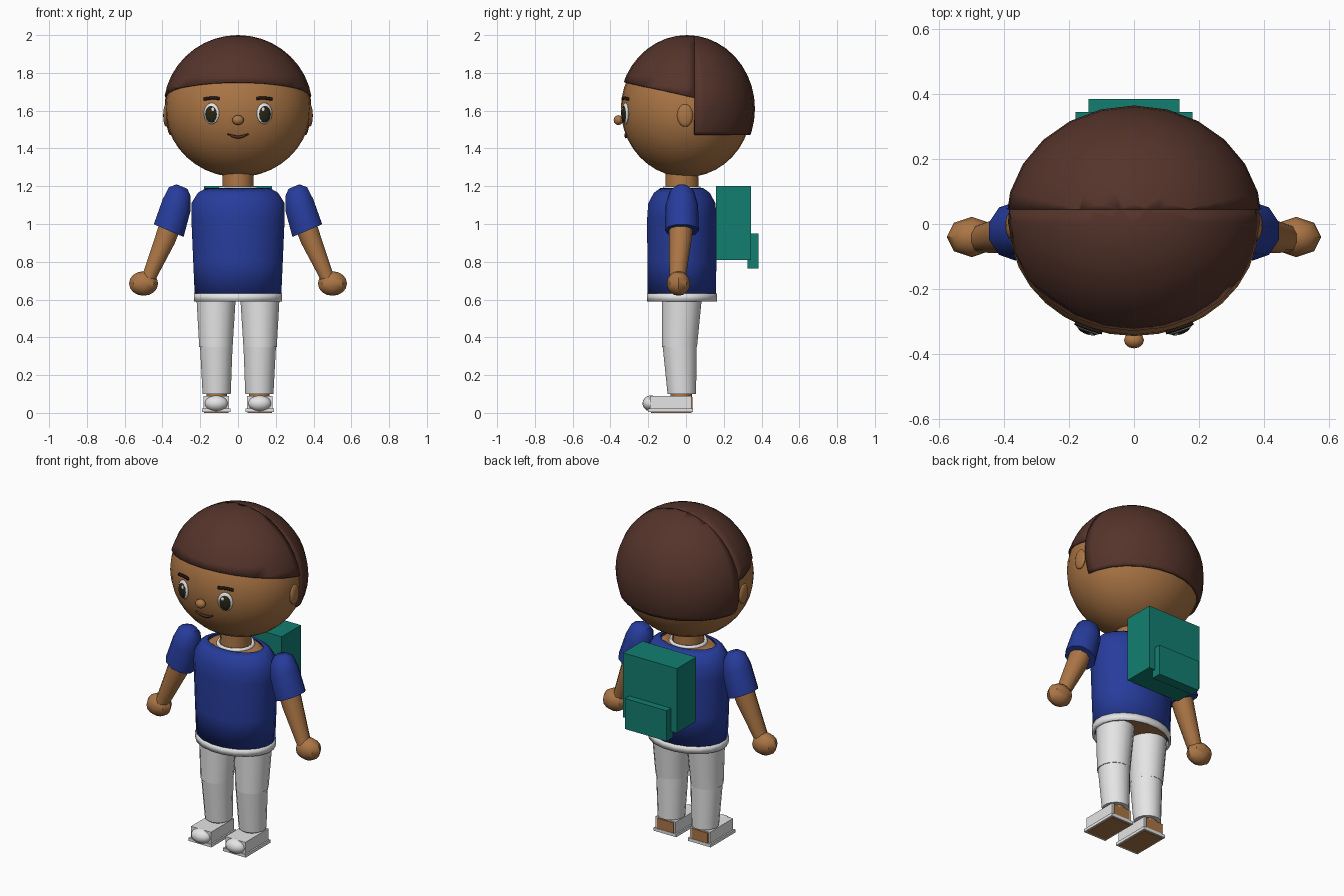
import bpy
import bmesh
from math import cos, sin, pi, radians, sqrt
from mathutils import Matrix, Vector

old = bpy.data.objects.get("Cube")
if old:
    bpy.data.objects.remove(old, do_unlink=True)


def material(name, r, g, b):
    m = bpy.data.materials.new(name)
    m.use_nodes = True
    m.diffuse_color = (r, g, b, 1)
    bsdf = next(n for n in m.node_tree.nodes if n.type == "BSDF_PRINCIPLED")
    bsdf.inputs["Base Color"].default_value = (r, g, b, 1)
    return m


skin = material("warm skin", .41, .18, .06)
hair = material("dark brown hair", .09, .034, .024)
blue = material("blue cloth", .02, .045, .33)
white = material("white cloth", .78, .78, .79)
teal = material("teal canvas", .006, .21, .165)
dark = material("dark eye", .02, .018, .007)
brow = material("eyebrow", .015, .009, .007)
lip = material("lip brown", .12, .035, .02)
parts = []


def add(name, bm, mat):
    bmesh.ops.recalc_face_normals(bm, faces=bm.faces)
    mesh = bpy.data.meshes.new(name)
    bm.to_mesh(mesh)
    bm.free()
    mesh.materials.append(mat)
    ob = bpy.data.objects.new(name, mesh)
    bpy.context.collection.objects.link(ob)
    parts.append(ob)
    return ob


def box(name, lo, hi, mat):
    bm = bmesh.new()
    bmesh.ops.create_cube(bm, size=1)
    for v in bm.verts:
        v.co = [a + (c + .5) * (b - a) for a, b, c in zip(lo, hi, v.co)]
    return add(name, bm, mat)


def sphere(loc, radii, segs=24, rings=16, turn=0):
    bm = bmesh.new()
    bmesh.ops.create_uvsphere(bm, u_segments=segs, v_segments=rings, radius=1)
    m = Matrix.Translation(loc) @ Matrix.Rotation(turn, 4, "Z") @ Matrix.Diagonal((*radii, 1))
    bmesh.ops.transform(bm, matrix=m, verts=bm.verts)
    return bm


def ball(name, loc, radii, mat, *args):
    return add(name, sphere(loc, radii, *args), mat)


def loft(name, rings, mat, segs=16, tilt=0, caps=True):
    """Skin elliptical rings given as (x, y, z, rx, ry)."""
    bm = bmesh.new()
    rot = Matrix.Rotation(tilt, 3, "Y")
    loops = []
    for x, y, z, rx, ry in rings:
        angles = [2 * pi * (i + .5) / segs for i in range(segs)]
        loops.append([bm.verts.new(Vector((x, y, z)) + rot @ Vector((rx * cos(a), ry * sin(a), 0)))
                      for a in angles])
    for a, b in zip(loops, loops[1:]):
        for i in range(segs):
            j = (i + 1) % segs
            bm.faces.new((a[i], a[j], b[j], b[i]))
    if caps:
        bm.faces.new(loops[0])
        bm.faces.new(loops[-1])
    return add(name, bm, mat)


def thicken(ob, amount, offset):
    mod = ob.modifiers.new("thickness", "SOLIDIFY")
    mod.thickness = amount
    mod.offset = offset


# Head
HEAD = (0, 0, 1.61)
RAD = (.385, .345, .362)
ball("head", HEAD, RAD, skin, 32, 20)
ball("nose", (0, -.358, 1.55), (.031, .025, .026), skin, 12, 8)


def head_y(x, z):
    return -RAD[1] * sqrt(1 - (x / RAD[0]) ** 2 - ((z - HEAD[2]) / RAD[2]) ** 2)


def face_plate(name, x0, x1, top, bottom, mat, n=10):
    """Thin strip following the face between two height functions of t."""
    bm = bmesh.new()
    rows = []
    for i in range(n + 1):
        t = i / n
        x = x0 + t * (x1 - x0)
        rows.append([bm.verts.new((x, head_y(x, z) - .005, z)) for z in (top(t), bottom(t))])
    for a, b in zip(rows, rows[1:]):
        bm.faces.new((a[0], a[1], b[1], b[0]))
    thicken(add(name, bm, mat), .009, 0)


face_plate("mouth", -.056, .056,
           lambda t: 1.479 - .012 * sin(pi * t),
           lambda t: 1.475 - .021 * sin(pi * t), lip)

# Hair: fringe in front of the ears, longer bob behind them
HAIR = (0, .005, 1.61)
HAIR_RAD = (.395, .36, .39)
SPLIT = .045


def hair_shell(name, cuts):
    bm = sphere(HAIR, HAIR_RAD, 24, 20)
    for point, normal in cuts:
        bmesh.ops.bisect_plane(bm, geom=bm.verts[:] + bm.edges[:] + bm.faces[:],
                               plane_co=point, plane_no=normal, clear_outer=True)
    thicken(add(name, bm, hair), .014, -1)


hair_shell("hair_front", [((0, SPLIT, 0), (0, 1, 0)),
                          ((0, SPLIT, 1.67), (0, -.085, -.39))])
hair_shell("hair_back", [((0, SPLIT, 0), (0, -1, 0)),
                         ((0, 0, 1.47), (0, 0, -1))])

# Neck, body and shirt
Y = -.022
loft("neck", [(0, Y, 1.15, .085, .09), (0, Y, 1.29, .082, .088)], skin)
loft("body", [(0, Y, .605, .215, .165), (0, Y, 1.08, .225, .165),
              (0, Y, 1.15, .19, .13), (0, Y, 1.182, .15, .105)], skin, 20)
shirt = loft("shirt", [(0, Y, .62, .232, .183), (0, Y, .8, .24, .185),
                       (0, Y, 1.03, .25, .186), (0, Y, 1.11, .25, .18),
                       (0, Y, 1.165, .215, .15), (0, Y, 1.19, .172, .115)],
             blue, 20, caps=False)
thicken(shirt, .01, -1)
hem = loft("shirt_hem", [(0, Y, .59, .237, .188), (0, Y, .632, .237, .188)], white, 20, caps=False)
thicken(hem, .014, -1)
collar = loft("collar", [(0, Y, 1.175, .112, .106), (0, Y, 1.198, .102, .1)], white, 20, caps=False)
thicken(collar, .014, -1)

# Backpack
box("backpack", (-.18, .16, .81), (.18, .345, 1.2), teal)
box("backpack_pocket", (-.14, .325, .765), (.14, .385, .95), teal)

# Paired parts
for s, side in ((1, "left_"), (-1, "right_")):
    # Eye, eyebrow and ear
    turn = s * radians(19)
    out = Vector((s * .33, -.94, 0))
    eye = Vector((s * .14, head_y(.14, 1.585), 1.585))
    ball(side + "eye_white", eye, (.043, .014, .056), white, 20, 12, turn)
    ball(side + "iris", eye + out * .005 + Vector((0, 0, -.003)), (.034, .015, .046), dark, 20, 12, turn)
    ball(side + "eye_glint", eye + out * .018 + Vector((-s * .012, 0, .02)),
         (.01, .005, .012), white, 10, 8, turn)
    face_plate(side + "eyebrow", s * .098, s * .182,
               lambda t: 1.672 + .004 * sin(pi * t) - .004 * t,
               lambda t: 1.657 + .004 * sin(pi * t) - .004 * t, brow)
    ball(side + "ear", (s * .38, -.005, 1.575), (.016, .042, .06), skin, 16, 12)

    # Sleeve, arm and hand
    tilt = -s * radians(23)
    loft(side + "sleeve", [(s * .296, Y, 1.198, .033, .03), (s * .308, Y, 1.17, .066, .066),
                           (s * .325, Y, 1.1, .084, .086), (s * .367, Y, .965, .09, .09)],
         blue, 10, tilt)
    loft(side + "arm", [(s * .35, -.025, 1.02, .062, .065), (s * .385, -.03, .92, .058, .06),
                        (s * .475, -.045, .71, .038, .043)], skin, 10, tilt)
    ball(side + "hand", (s * .5, -.04, .685), (.077, .062, .065), skin, 8, 8)

    # Trouser leg in two pieces, with the ankle below
    loft(side + "thigh", [(s * .116, Y, .61, .106, .108), (s * .117, -.034, .348, .09, .094)], white)
    loft(side + "shin", [(s * .115, -.034, .358, .088, .092), (s * .113, -.022, .1, .076, .077)], white)
    loft(side + "ankle", [(s * .113, -.026, .07, .055, .058), (s * .113, -.026, .14, .055, .058)], skin)

    # Shoe with an open heel and bare sole
    cx = s * .115
    box(side + "shoe", (cx - .067, -.19, .012), (cx + .067, .03, .09), white)
    box(side + "shoe_rim", (cx - .076, -.2, .004), (cx + .076, .038, .022), white)
    box(side + "heel", (cx - .055, -.02, .022), (cx + .055, .035, .084), skin)
    box(side + "sole", (cx - .066, -.185, 0), (cx + .066, .028, .012), skin)
    ball(side + "toe_cap", (cx, -.185, .05), (.062, .045, .042), white, 16, 12)

# Smooth curved parts while keeping hard edges
bpy.ops.object.select_all(action="DESELECT")
for ob in parts:
    ob.select_set(True)
bpy.context.view_layer.objects.active = parts[0]
bpy.ops.object.shade_smooth_by_angle(angle=radians(42))
